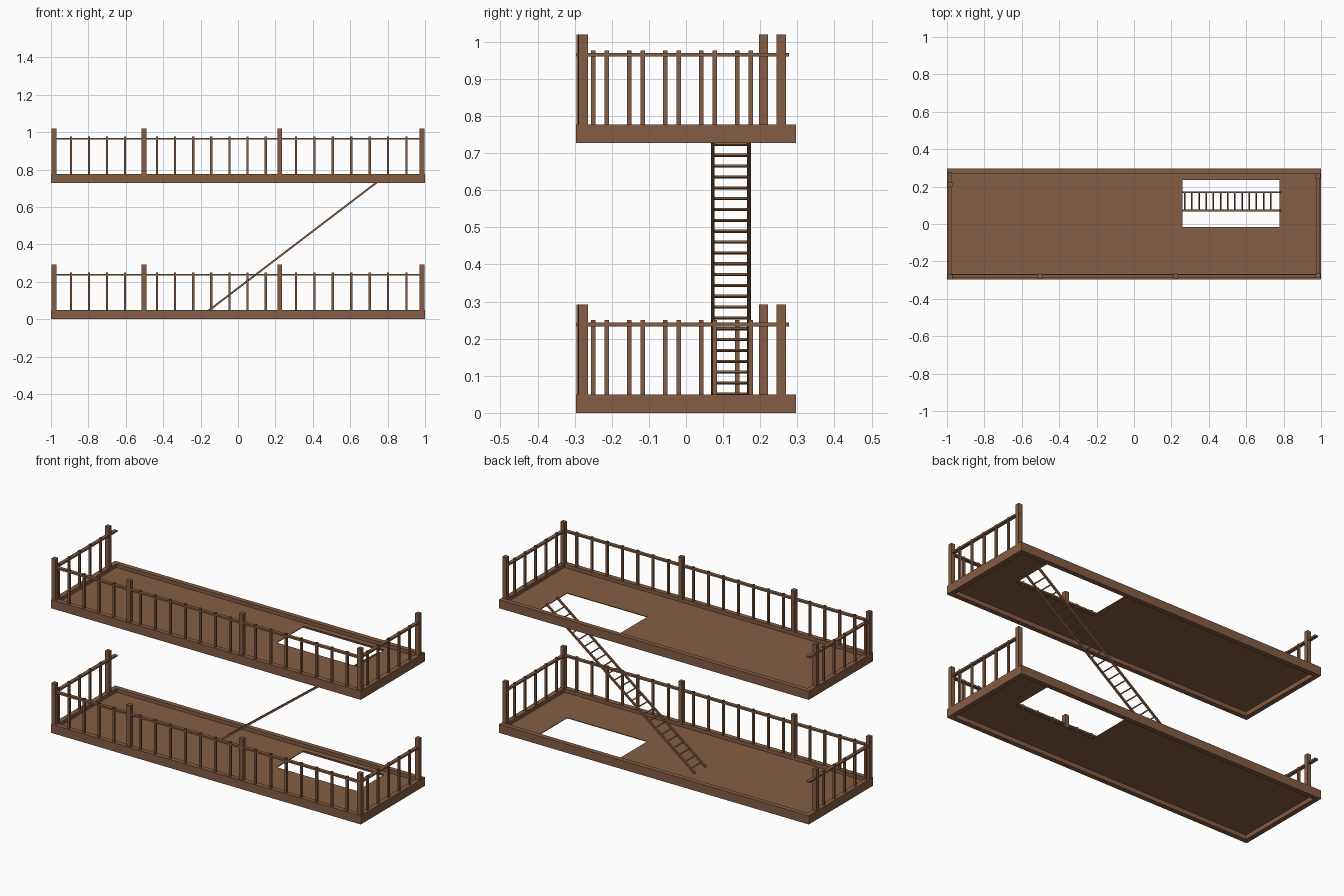
import bpy, bmesh, math
from mathutils import Matrix, Vector

if "Cube" in bpy.data.objects:
    bpy.data.objects.remove(bpy.data.objects["Cube"])

wood = bpy.data.materials.new("brown wood")
wood.diffuse_color = (0.235, 0.11, 0.056, 1)
wood.use_nodes = True
wood.node_tree.nodes["Principled BSDF"].inputs["Base Color"].default_value = wood.diffuse_color


def finish(name, bm):
    bmesh.ops.recalc_face_normals(bm, faces=bm.faces)
    me = bpy.data.meshes.new(name)
    bm.to_mesh(me)
    bm.free()
    me.materials.append(wood)
    ob = bpy.data.objects.new(name, me)
    bpy.context.collection.objects.link(ob)
    return ob


def add_box(bm, x0, x1, y0, y1, z0, z1, turn=Matrix()):
    m = Matrix.Translation(((x0 + x1) / 2, (y0 + y1) / 2, (z0 + z1) / 2))
    m = turn @ m @ Matrix.Diagonal((x1 - x0, y1 - y0, z1 - z0, 1))
    bmesh.ops.create_cube(bm, size=1, matrix=m)


def holed_plate(name, outer, hole, z0, z1):
    """Rectangular plate with a rectangular opening; rects are x0, x1, y0, y1."""
    bm = bmesh.new()
    rings = []
    for x0, x1, y0, y1 in (outer, hole):
        rings.append([bm.verts.new((x, y, z0)) for x, y in ((x0, y0), (x1, y0), (x1, y1), (x0, y1))])
    a, b = rings
    faces = [bm.faces.new((a[i], a[(i + 1) % 4], b[(i + 1) % 4], b[i])) for i in range(4)]
    out = bmesh.ops.extrude_face_region(bm, geom=faces, use_keep_orig=True)
    verts = [g for g in out["geom"] if isinstance(g, bmesh.types.BMVert)]
    bmesh.ops.translate(bm, verts=verts, vec=(0, 0, z1 - z0))
    return finish(name, bm)


def deck(level, z):
    # Raised rim and thin floor with the ladder hatch
    holed_plate(level + "_deck_rim", (-1, 1, -.296, .296), (-.972, .972, -.268, .268), z, z + .05)
    holed_plate(level + "_deck_floor", (-.98, .98, -.275, .275), (.26, .778, -.015, .236), z + .025, z + .029)
    top = z + .05

    # Posts
    bm = bmesh.new()
    for x, y in ((-.984, -.283), (-.503, -.278), (.223, -.278), (.984, -.277), (.984, .257), (-.984, .209)):
        add_box(bm, x - .0125, x + .0125, y - .0125, y + .0125, top - .005, z + .292)
    finish(level + "_posts", bm)

    # Balusters: three front bays and two ends
    spots = []
    for start, step, n in ((-.893, .0965, 4), (-.433, .0968, 7), (.31, .0985, 7)):
        spots += [(start + i * step, -.28) for i in range(n)]
    for x, start in ((-.984, -.25), (.984, -.213)):
        spots += [(x, start + i * .097) for i in range(5)]
    bm = bmesh.new()
    for x, y in spots:
        add_box(bm, x - .006, x + .006, y - .006, y + .006, top - .005, z + .25)
    finish(level + "_balusters", bm)

    # Flat handrails
    bm = bmesh.new()
    r0, r1 = z + .233, z + .243
    add_box(bm, -.996, .996, -.29, -.27, r0, r1)
    add_box(bm, -.994, -.974, -.296, .278, r0, r1)
    add_box(bm, .974, .994, -.29, .27, r0, r1)
    finish(level + "_handrails", bm)


deck("lower", 0)
deck("upper", .727)

# Sloping ladder through the hatch
foot, head = Vector((-.178, 0, .03)), Vector((.782, 0, .762))
length = (head - foot).length
angle = math.atan2(head.z - foot.z, head.x - foot.x)
turn = Matrix.Translation(foot) @ Matrix.Rotation(-angle, 4, 'Y')
bm = bmesh.new()
for y in (.072, .170):
    add_box(bm, 0, length, y - .005, y + .005, -.005, .005, turn)
finish("ladder_rails", bm)
bm = bmesh.new()
for i in range(24):
    s = .035 + i * .0482
    add_box(bm, s - .003, s + .003, .074, .168, -.003, .003, turn)
finish("ladder_rungs", bm)
